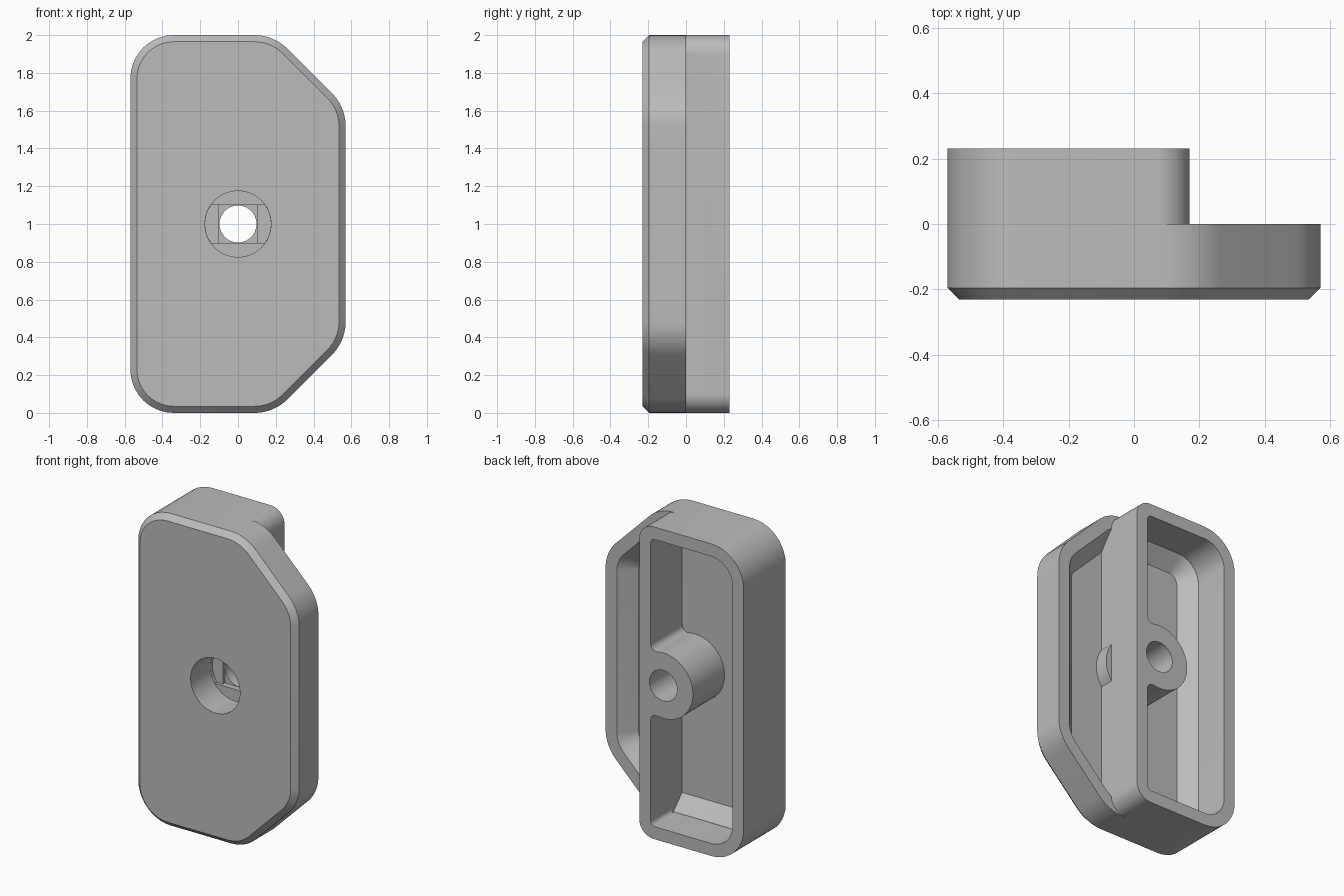
import bpy, bmesh, math
from mathutils import Vector

cube = bpy.data.objects.get("Cube")
if cube:
    bpy.data.objects.remove(cube, do_unlink=True)

grey = bpy.data.materials.new("plain grey")
grey.use_nodes = True
GREY = (0.5, 0.5, 0.5, 1)
grey.diffuse_color = GREY
grey.node_tree.nodes["Principled BSDF"].inputs["Base Color"].default_value = GREY


def outline(corners, inset=0.0, segs=10):
    """Rounded convex outline in (x, z); corners are (x, z, radius), counter-clockwise."""
    pts = []
    n = len(corners)
    for i, (x, z, r) in enumerate(corners):
        p = Vector((x, z))
        d1 = (p - Vector(corners[i - 1][:2])).normalized()
        d2 = (Vector(corners[(i + 1) % n][:2]) - p).normalized()
        n1, n2 = Vector((d1.y, -d1.x)), Vector((d2.y, -d2.x))
        miter = (n1 + n2) / (1 + n1.dot(n2))
        r = max(r - inset, 0.01)
        centre = p - miter * (inset + r)
        a = math.atan2(n1.y, n1.x)
        turn = n1.angle(n2)
        for k in range(segs + 1):
            t = a + turn * k / segs
            pts.append((centre.x + r * math.cos(t), centre.y + r * math.sin(t)))
    return pts


def arc(radius, start, end, segs, cx=0.0, cz=1.0):
    return [(cx + radius * math.cos(start + (end - start) * k / segs),
             cz + radius * math.sin(start + (end - start) * k / segs))
            for k in range(segs + 1)]


def circle(radius, segs=64):
    return arc(radius, 0, math.tau, segs)[:-1]


def rect(x0, x1, z0, z1):
    return [(x0, z0), (x1, z0), (x1, z1), (x0, z1)]


def loft(name, sections):
    """Solid through matching outlines placed at successive y."""
    bm = bmesh.new()
    rings = [[bm.verts.new((x, y, z)) for x, z in prof] for y, prof in sections]
    for a, b in zip(rings, rings[1:]):
        for i in range(len(a)):
            j = (i + 1) % len(a)
            bm.faces.new((a[i], a[j], b[j], b[i]))
    bm.faces.new(rings[0])
    bm.faces.new(rings[-1])
    bmesh.ops.recalc_face_normals(bm, faces=bm.faces)
    mesh = bpy.data.meshes.new(name)
    bm.to_mesh(mesh)
    bm.free()
    mesh.materials.append(grey)
    obj = bpy.data.objects.new(name, mesh)
    bpy.context.collection.objects.link(obj)
    return obj


def prism(name, prof, y0, y1):
    return loft(name, [(y0, prof), (y1, prof)])


def combine(target, tool, operation, keep=False):
    mod = target.modifiers.new("join", 'BOOLEAN')
    mod.operation = operation
    mod.solver = 'EXACT'
    mod.object = tool
    bpy.context.view_layer.objects.active = target
    bpy.ops.object.modifier_apply(modifier=mod.name)
    if not keep:
        bpy.data.objects.remove(tool, do_unlink=True)


# Front plate with two clipped corners and a chamfered front edge
PLATE = [(-0.57, 0, 0.23), (0.19, 0, 0.25), (0.57, 0.38, 0.25),
         (0.57, 1.62, 0.25), (0.19, 2, 0.25), (-0.57, 2, 0.23)]
body = loft("housing", [(-0.23, outline(PLATE, 0.035)),
                        (-0.195, outline(PLATE)), (0, outline(PLATE))])

# Taller rear block on one side
BLOCK = [(-0.57, 0, 0.23), (0.17, 0, 0.1), (0.17, 2, 0.1), (-0.57, 2, 0.23)]
combine(body, prism("rear_block", outline(BLOCK), 0, 0.23), 'UNION')

# Boss, blended into the dividing wall with small fillets
WALL_IN, WALL_OUT, BOSS, FILLET = 0.09, 0.17, 0.21, 0.04
fx = WALL_IN - FILLET
fz = math.sqrt((BOSS + FILLET) ** 2 - fx ** 2)
t = math.atan2(fz, fx)
upper = arc(FILLET, 0, t - math.pi, 8, fx, 1 + fz)
lower = [(x, 2 - z) for x, z in reversed(upper)]
boss_shape = (upper[:-1] + arc(BOSS, t, math.tau - t, 40) + lower[1:]
              + [(0.13, 1 - fz), (0.13, 1 + fz)])
boss = prism("boss", boss_shape, -0.2, 0.4)
boss_front = prism("boss_front", circle(BOSS), -0.2, 0.1)
divider = prism("divider", rect(WALL_IN, WALL_OUT, -0.2, 2.2), -0.3, 0.5)

# Shallow cavity with sloped sides, split by the dividing wall
front_cavity = loft("front_cavity", [(-0.09, outline(PLATE, 0.17)),
                                     (0, outline(PLATE, 0.08)),
                                     (0.02, outline(PLATE, 0.08))])
combine(front_cavity, divider, 'DIFFERENCE')
combine(front_cavity, boss_front, 'DIFFERENCE')
combine(front_cavity, boss, 'DIFFERENCE', keep=True)

# Deep cavity in the rear block
POCKET = [(-0.49, 0.08, 0.15), (WALL_IN, 0.08, 0.03),
          (WALL_IN, 1.92, 0.03), (-0.49, 1.92, 0.15)]
rear_cavity = prism("rear_cavity", outline(POCKET), -0.001, 0.3)
combine(rear_cavity, boss, 'DIFFERENCE')
combine(body, front_cavity, 'DIFFERENCE')
combine(body, rear_cavity, 'DIFFERENCE')

# Stepped bore: round recess, slot, square, then through hole
half = math.asin(0.1 / 0.174)
slot = (arc(0.174, -half, half, 12) + arc(0.174, math.pi - half, math.pi + half, 12))
for name, shape, y0, y1 in (("recess", circle(0.175), -0.3, -0.03),
                            ("slot", slot, -0.1, -0.01),
                            ("square_step", rect(-0.1, 0.1, 0.9, 1.1), -0.1, 0.01),
                            ("through_hole", circle(0.098), -0.3, 0.4)):
    combine(body, prism(name, shape, y0, y1), 'DIFFERENCE')

# Smooth rounded sides, crisp edges
bpy.ops.object.select_all(action='DESELECT')
body.select_set(True)
bpy.context.view_layer.objects.active = body
bpy.ops.object.shade_smooth_by_angle(angle=math.radians(30))
